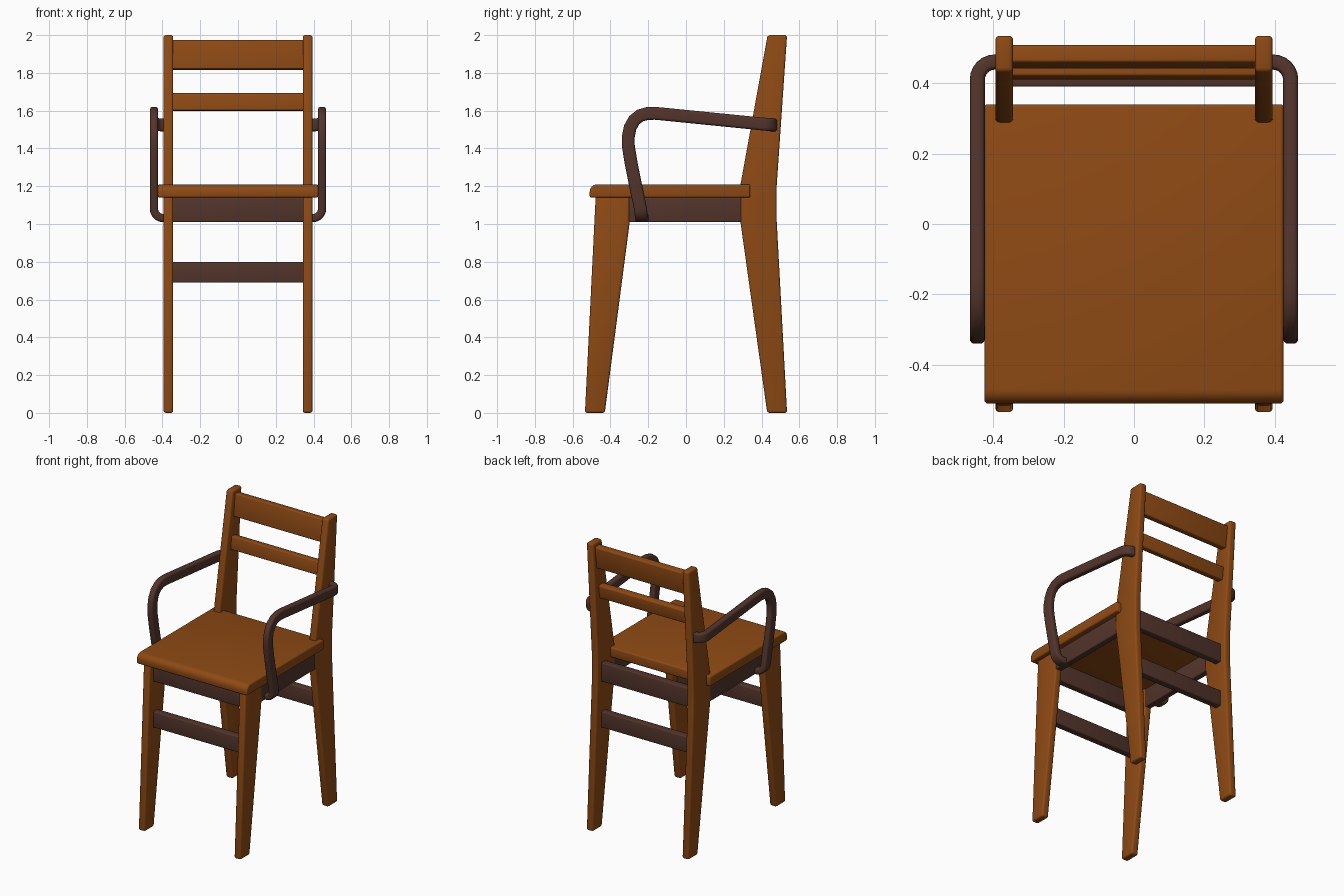
import bpy, bmesh, math
from mathutils import Vector, Matrix

if "Cube" in bpy.data.objects:
    bpy.data.objects.remove(bpy.data.objects["Cube"])


def material(name, rgb):
    m = bpy.data.materials.new(name)
    m.diffuse_color = (*rgb, 1)
    m.use_nodes = True
    m.node_tree.nodes["Principled BSDF"].inputs["Base Color"].default_value = m.diffuse_color
    return m


OAK = material("oak", (0.27, 0.068, 0.007))
WALNUT = material("walnut", (0.085, 0.035, 0.024))


def finish(bm, name, mat, bevel=0.0):
    bmesh.ops.recalc_face_normals(bm, faces=bm.faces)
    if bevel:
        edges = [e for e in bm.edges if e.calc_face_angle(0) > math.radians(35)]
        bmesh.ops.bevel(bm, geom=edges, offset=bevel, segments=3,
                        profile=0.5, affect='EDGES', clamp_overlap=True)
    me = bpy.data.meshes.new(name)
    bm.to_mesh(me)
    bm.free()
    me.materials.append(mat)
    ob = bpy.data.objects.new(name, me)
    bpy.context.collection.objects.link(ob)
    bpy.ops.object.select_all(action='DESELECT')
    ob.select_set(True)
    bpy.context.view_layer.objects.active = ob
    bpy.ops.object.shade_smooth_by_angle(angle=math.radians(40))
    return ob


def side_profile(name, pts, x0, x1, mat, bevel):
    """Extrude a (y, z) outline from x0 to x1."""
    bm = bmesh.new()
    face = bm.faces.new([bm.verts.new((x0, y, z)) for y, z in pts])
    new = bmesh.ops.extrude_face_region(bm, geom=[face])["geom"]
    bmesh.ops.translate(bm, vec=(x1 - x0, 0, 0),
                        verts=[v for v in new if isinstance(v, bmesh.types.BMVert)])
    return finish(bm, name, mat, bevel)


def box(name, centre, size, mat, bevel=0.006, tilt=0.0):
    bm = bmesh.new()
    bmesh.ops.create_cube(bm, size=1)
    bmesh.ops.scale(bm, vec=size, verts=bm.verts)
    bmesh.ops.transform(bm, verts=bm.verts, matrix=Matrix.Translation(centre)
                        @ Matrix.Rotation(tilt, 4, 'X'))
    return finish(bm, name, mat, bevel)


def rounded_rect(w, h, r, seg=4):
    pts = []
    for k, (sx, sy) in enumerate(((1, 1), (-1, 1), (-1, -1), (1, -1))):
        for i in range(seg + 1):
            a = math.pi / 2 * (k + i / seg)
            pts.append((sx * (w / 2 - r) + r * math.cos(a),
                        sy * (h / 2 - r) + r * math.sin(a)))
    return pts


def sweep(name, path, section, mat):
    """Sweep a section along (point, outward normal) pairs, capping the ends."""
    bm = bmesh.new()
    rings = []
    for i, (p, n) in enumerate(path):
        t = (path[min(i + 1, len(path) - 1)][0] - path[max(i - 1, 0)][0]).normalized()
        n = (n - t * n.dot(t)).normalized()
        w = t.cross(n)
        rings.append([bm.verts.new(p + n * a + w * b) for a, b in section])
    for r0, r1 in zip(rings, rings[1:]):
        for j in range(len(section)):
            k = (j + 1) % len(section)
            bm.faces.new((r0[j], r0[k], r1[k], r1[j]))
    bm.faces.new(rings[0])
    bm.faces.new(rings[-1])
    return finish(bm, name, mat)


def arm_path(s):
    X, Y, Z = Vector((s, 0, 0)), Vector((0, 1, 0)), Vector((0, 0, 1))
    ax, r = 0.445, 0.05
    path = [(Vector((s * 0.36, -0.230, 1.031)), -Z)]
    # lower bend, from the side rail up into the post
    for i in range(7):
        a = math.pi / 2 * i / 6
        n = X * math.sin(a) - Z * math.cos(a)
        path.append((Vector((s * (ax - r), -0.232 - 0.009 * i / 6, 1.031 + r)) + n * r, n))
    # post, rounded front corner and sloping rest
    for y, z in ((-0.270, 1.22), (-0.290, 1.32), (-0.305, 1.41), (-0.306, 1.46),
                 (-0.296, 1.51), (-0.274, 1.55), (-0.243, 1.574), (-0.205, 1.585),
                 (-0.165, 1.586), (-0.12, 1.582)):
        path.append((Vector((s * ax, y, z)), X))
    # rear bend around the back leg
    for i in range(7):
        a = math.pi / 2 * i / 6
        n = X * math.cos(a) + Y * math.sin(a)
        path.append((Vector((s * (ax - r), 0.460 - r, 1.529 - 0.005 * i / 6)) + n * r, n))
    path.append((Vector((s * 0.36, 0.460, 1.524)), Y))
    return path


FRONT_LEG = [(-0.535, 0), (-0.43, 0), (-0.298, 1.01), (-0.298, 1.15), (-0.478, 1.15)]
BACK_LEG = [(0.43, 0), (0.535, 0), (0.48, 1.02), (0.48, 1.2), (0.535, 2),
            (0.432, 2), (0.287, 1.2), (0.287, 1.02)]

# legs, side rails and arms
for s, side in ((1, "right"), (-1, "left")):
    side_profile(f"front_leg_{side}", FRONT_LEG, s * 0.343, s * 0.394, OAK, 0.012)
    side_profile(f"back_leg_{side}", BACK_LEG, s * 0.343, s * 0.394, OAK, 0.012)
    box(f"side_rail_{side}", (s * 0.368, -0.005, 1.075), (0.045, 0.62, 0.13), WALNUT)
    sweep(f"arm_{side}", arm_path(s), rounded_rect(0.043, 0.068, 0.014), WALNUT)

# seat with a rounded front lip
lip = [(-0.47 - 0.04 * math.sin(a), 1.17 + 0.04 * math.cos(a))
       for a in (math.pi / 2 * i / 6 for i in range(7))]
side_profile("seat", [(0.34, 1.14), (0.34, 1.21)] + lip + [(-0.51, 1.14)],
             -0.425, 0.425, OAK, 0.01)

# front and back rails and stretchers
for y, end in ((-0.415, "front"), (0.415, "back")):
    box(f"{end}_rail", (0, y, 1.075), (0.70, 0.05, 0.13), WALNUT)
    box(f"{end}_stretcher", (0, y, 0.745), (0.70, 0.05, 0.11), WALNUT)

# backrest slats
lean = -math.atan(0.12)
box("top_slat", (0, 0.475, 1.895), (0.70, 0.05, 0.155), OAK, 0.008, lean)
box("lower_slat", (0, 0.44, 1.645), (0.70, 0.05, 0.092), OAK, 0.008, lean)
